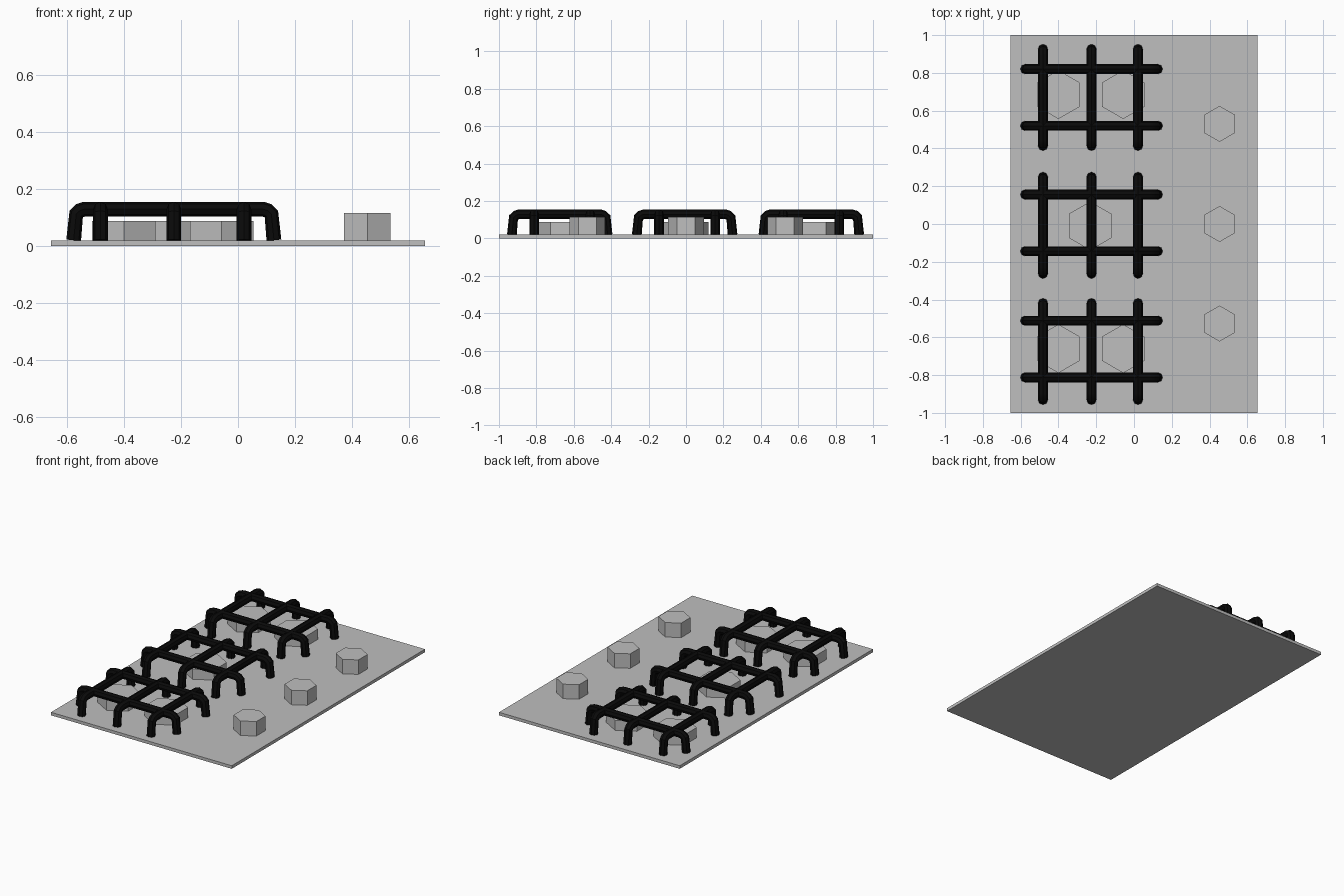
import bpy

cube = bpy.data.objects.get("Cube")
if cube:
    bpy.data.objects.remove(cube, do_unlink=True)


def material(name, value):
    m = bpy.data.materials.new(name)
    m.use_nodes = True
    colour = (value, value, value, 1)
    m.diffuse_color = colour
    m.node_tree.nodes["Principled BSDF"].inputs["Base Color"].default_value = colour
    return m


STEEL = material("grey steel", 0.52)
IRON = material("black iron", 0.003)
PLATE_TOP = 0.02


def hex_prism(name, x, y, radius, top):
    height = top - PLATE_TOP
    bpy.ops.mesh.primitive_cylinder_add(vertices=6, radius=radius, depth=height,
                                        location=(x, y, PLATE_TOP + height / 2))
    ob = bpy.context.object
    ob.name = name
    ob.data.materials.append(STEEL)


def grate_bar(name, start, end, place):
    """Bent rod with a foot at each end; place maps (along, z) to a 3D point."""
    half = [(0.024, PLATE_TOP), (0.033, 0.112), (0.046, 0.124), (0.062, 0.129)]
    path = [(start + a, z) for a, z in half] + [(end - a, z) for a, z in reversed(half)]
    curve = bpy.data.curves.new(name, "CURVE")
    curve.dimensions = "3D"
    curve.bevel_depth = 0.026
    curve.bevel_resolution = 2
    curve.use_fill_caps = True
    spline = curve.splines.new("POLY")
    spline.points.add(len(path) - 1)
    for point, (a, z) in zip(spline.points, path):
        point.co = (*place(a, z), 1)
    curve.materials.append(IRON)
    ob = bpy.data.objects.new(name, curve)
    bpy.context.collection.objects.link(ob)
    bpy.ops.object.select_all(action="DESELECT")
    ob.select_set(True)
    bpy.context.view_layer.objects.active = ob
    bpy.ops.object.convert(target="MESH")
    bpy.ops.object.shade_smooth_by_angle()


# Base plate
bpy.ops.mesh.primitive_cube_add(size=1, location=(0, 0, PLATE_TOP / 2))
plate = bpy.context.object
plate.name = "base_plate"
plate.scale = (1.31, 2, PLATE_TOP)
bpy.ops.object.transform_apply(location=False, rotation=False, scale=True)
plate.data.materials.append(STEEL)

# Burners
for x, y in [(-0.40, 0.685), (-0.057, 0.685), (-0.232, -0.01), (-0.40, -0.66), (-0.057, -0.66)]:
    hex_prism("burner", x, y, 0.129, 0.087)

# Control knobs
for y in (0.53, 0, -0.527):
    hex_prism("control_knob", 0.453, y, 0.095, 0.115)

# Pan grates
for yc in (0.67, -0.007, -0.675):
    for dy in (-0.15, 0.15):
        grate_bar("grate_long_bar", -0.6, 0.15, lambda a, z: (a, yc + dy if yc > 0.1 else yc + dy + 0.013, z))
    for x in (-0.482, -0.225, 0.021):
        grate_bar("grate_cross_bar", yc - 0.28, yc + 0.28, lambda a, z: (x, a, z))
